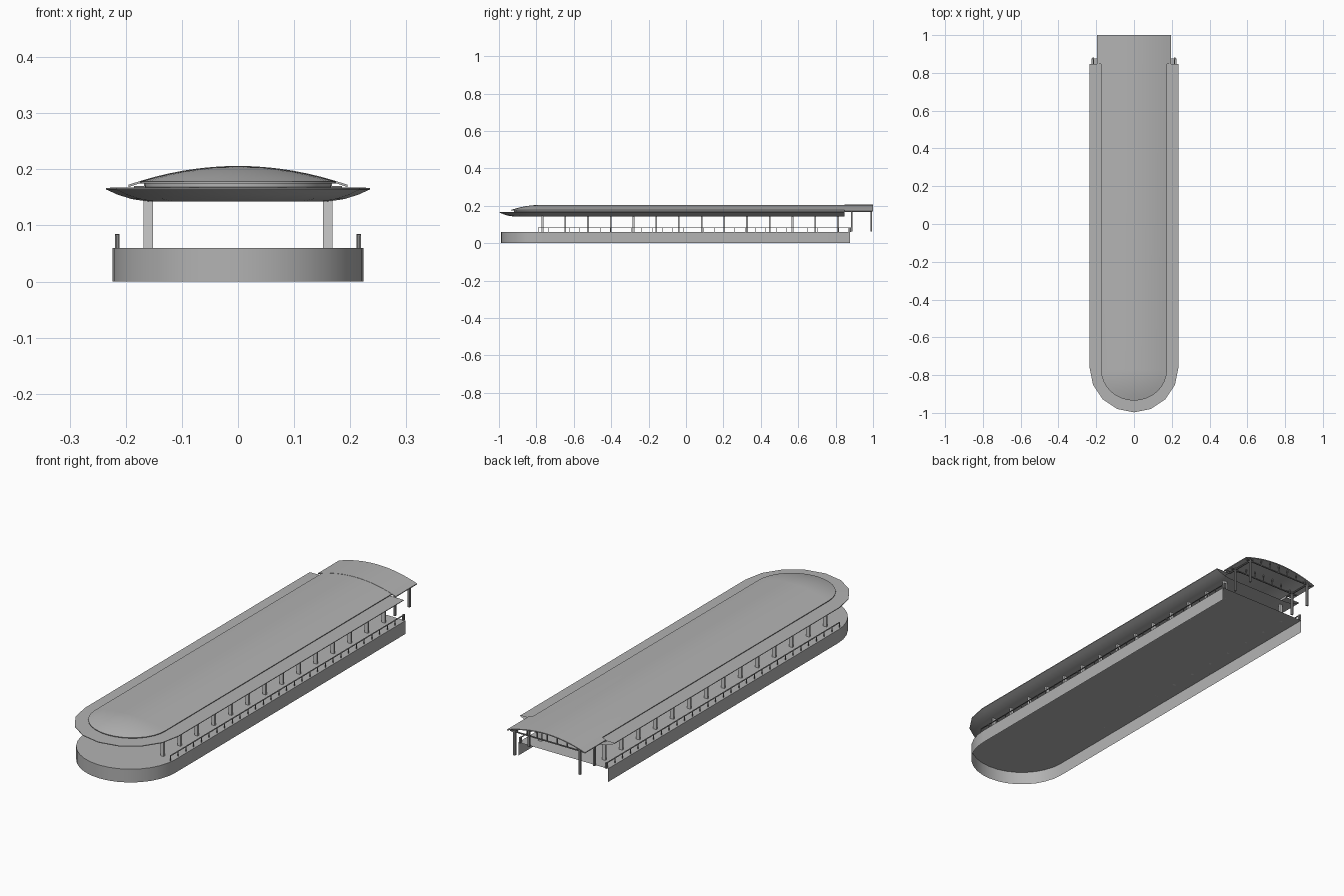
import bpy, bmesh, math

if "Cube" in bpy.data.objects:
    bpy.data.objects.remove(bpy.data.objects["Cube"])


def material(name, v):
    m = bpy.data.materials.new(name)
    m.diffuse_color = (v, v, v, 1)
    m.use_nodes = True
    m.node_tree.nodes["Principled BSDF"].inputs["Base Color"].default_value = m.diffuse_color
    return m


GREY = material("mid_grey", 0.45)
DARK = material("dark_grey", 0.25)
LIGHT = material("light_grey", 0.75)


def finish(name, bm, mat, smooth=True):
    bmesh.ops.recalc_face_normals(bm, faces=bm.faces[:])
    me = bpy.data.meshes.new(name)
    bm.to_mesh(me)
    bm.free()
    me.materials.append(mat)
    ob = bpy.data.objects.new(name, me)
    bpy.context.collection.objects.link(ob)
    if smooth:
        bpy.ops.object.select_all(action='DESELECT')
        ob.select_set(True)
        bpy.context.view_layer.objects.active = ob
        bpy.ops.object.shade_smooth_by_angle(angle=math.radians(30))
    return ob


def outline(w, front, start, back, z, n):
    # straight sides, square back, elliptical front
    pts = [(w, back, z)]
    for i in range(n + 1):
        a = math.pi * i / n
        pts.append((w * math.cos(a), start + (front - start) * math.sin(a), z))
    return pts + [(-w, back, z)]


def loft(name, rings, cap_first, cap_last):
    # skin between outlines, left open at the back
    bm = bmesh.new()
    vs = [[bm.verts.new(p) for p in r] for r in rings]
    for a, b in zip(vs, vs[1:]):
        for i in range(len(a) - 1):
            bm.faces.new((a[i], a[i + 1], b[i + 1], b[i]))
    if cap_first:
        bm.faces.new(vs[0])
    if cap_last:
        bm.faces.new(vs[-1])
    return finish(name, bm, GREY)


def boxes(name, items, mat):
    # each item: x range, y range, z range
    bm = bmesh.new()
    for x0, x1, y0, y1, z0, z1 in items:
        r = bmesh.ops.create_cube(bm, size=1)
        for v in r['verts']:
            v.co = ((x0 + x1) / 2 + v.co.x * (x1 - x0),
                    (y0 + y1) / 2 + v.co.y * (y1 - y0),
                    (z0 + z1) / 2 + v.co.z * (z1 - z0))
    return finish(name, bm, mat, False)


def post(x, y, wx, wy, z0, z1):
    return (x - wx / 2, x + wx / 2, y - wy / 2, y + wy / 2, z0, z1)


def arch(x):
    return 0.205 - 0.027 * (x / 0.175) ** 2


# platform: deck and skirt, open underneath and at the back
loft("platform", [outline(0.224, -0.99, -0.765, 0.877, z, 16) for z in (0, 0.06)],
     False, True)

# canopy with curved soffit and recessed fascia
canopy = [(0.163, -0.925, 0.143), (0.19, -0.952, 0.147), (0.215, -0.977, 0.155),
          (0.235, -0.997, 0.164), (0.235, -0.997, 0.167), (0.165, -0.92, 0.168),
          (0.165, -0.92, 0.178)]
loft("canopy", [outline(w, f, -0.76, 0.848, z, 8) for w, f, z in canopy], True, False)

# domed roof
dome = [outline(0.175 * f, -0.77 - 0.165 * f, -0.77, 0.848, arch(0.175 * f), 16)
        for f in (1, 0.85, 0.7, 0.55, 0.4, 0.25, 0.12, 0.02)]
dome.insert(0, [(x, y, z - 0.003) for x, y, z in dome[0]])
loft("domed_roof", dome, False, True)

# rear arched canopy, standing slightly proud of the dome
bm = bmesh.new()
N = 16
rows = []
for y, d in ((0.848, 0.001), (1.0, 0.001), (1.0, -0.003), (0.848, -0.003)):
    rows.append([bm.verts.new((x, y, arch(x) + d))
                 for x in (-0.195 + 0.39 * i / N for i in range(N + 1))])
for k in range(4):
    a, b = rows[k], rows[(k + 1) % 4]
    for i in range(N):
        bm.faces.new((a[i], a[i + 1], b[i + 1], b[i]))
for i in (0, N):
    bm.faces.new([r[i] for r in rows])
finish("rear_arched_canopy", bm, GREY)

# main columns
boxes("columns", [post(s * 0.16, -0.767 + 0.1215 * i, 0.017, 0.009, 0.06, 0.146)
                  for i in range(14) for s in (-1, 1)], LIGHT)

# side railings
rails = []
for s in (-1, 1):
    x = s * 0.215
    rails.append((x - 0.003, x + 0.003, -0.79, 0.878, 0.082, 0.0835))
    for i in range(31):
        rails.append(post(x, -0.79 + 1.66 * i / 30, 0.004, 0.002, 0.06, 0.083))
    rails.append(post(x, 0.876, 0.008, 0.01, 0.06, 0.085))
boxes("railings", rails, DARK)

# rear canopy posts and trusses
frame = []
for y in (0.887, 0.99):
    frame.append((-0.185, 0.185, y - 0.003, y + 0.003, 0.166, 0.17))
    for i in range(-3, 4):
        x = i * 0.05
        frame.append(post(x, y, 0.004, 0.004, 0.168, arch(x) - 0.003))
    for s in (-1, 1):
        frame.append(post(s * 0.163, y, 0.009, 0.009, 0.062, 0.175))
for s in (-1, 1):
    frame.append((s * 0.163 - 0.003, s * 0.163 + 0.003, 0.848, 0.99, 0.166, 0.171))
boxes("rear_canopy_frame", frame, DARK)
